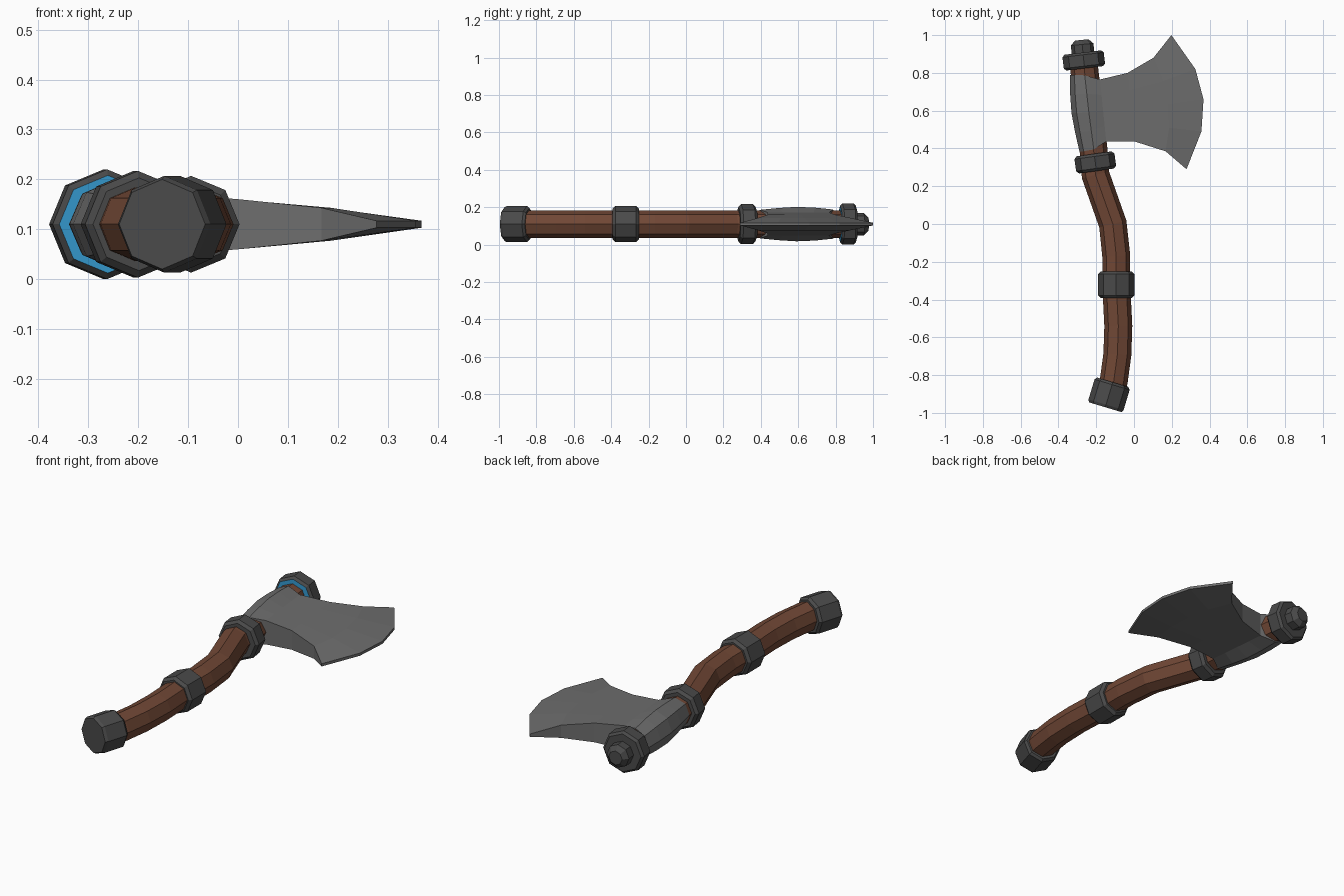
import bpy, bmesh, math
from mathutils import Vector

if "Cube" in bpy.data.objects:
    bpy.data.objects.remove(bpy.data.objects["Cube"])

ZC = 0.11  # height of the axe's mid plane


def material(name, rgb):
    m = bpy.data.materials.new(name)
    m.diffuse_color = (*rgb, 1)
    m.use_nodes = True
    m.node_tree.nodes["Principled BSDF"].inputs["Base Color"].default_value = m.diffuse_color
    return m


WOOD = material("brown wood", (0.165, 0.064, 0.036))
IRON = material("dark iron", (0.068, 0.068, 0.068))
STEEL = material("grey steel", (0.155, 0.155, 0.155))
BLUE = material("blue", (0.035, 0.32, 0.62))


def finish(bm, name, mats):
    bmesh.ops.recalc_face_normals(bm, faces=bm.faces)
    me = bpy.data.meshes.new(name)
    bm.to_mesh(me)
    bm.free()
    for m in mats:
        me.materials.append(m)
    ob = bpy.data.objects.new(name, me)
    bpy.context.collection.objects.link(ob)
    return ob


def bridge(bm, rows):
    n = len(rows[0])
    for a, b in zip(rows, rows[1:]):
        for i in range(n):
            k = (i + 1) % n
            bm.faces.new((a[i], a[k], b[k], b[i]))


def tube(name, sections, mats):
    """Octagonal loft; each section is (centre x, centre y, direction, radius)."""
    bm = bmesh.new()
    rows = []
    for x, y, d, r in sections:
        d = d.normalized()
        row = []
        for i in range(8):
            a = i * math.pi / 4
            s = r * math.cos(a)
            row.append(bm.verts.new((x + d.y * s, y - d.x * s, ZC + r * math.sin(a))))
        rows.append(row)
    bridge(bm, rows)
    bm.faces.new(rows[0])
    bm.faces.new(rows[-1])
    return finish(bm, name, mats)


def band(name, x, y, d, profile, mats=(IRON,)):
    """Octagonal turned piece; profile is (distance along axis, radius)."""
    d = Vector(d).normalized()
    return tube(name, [(x + d.x * t, y + d.y * t, d, r) for t, r in profile], mats)


def ring_profile(half, r, chamfer=0.014):
    return [(-half, r - chamfer), (-half + chamfer, r), (half - chamfer, r), (half, r - chamfer)]


# curved wooden handle
path = [Vector(p) for p in [(-0.125, -0.9), (-0.107, -0.83), (-0.088, -0.69), (-0.083, -0.54),
                            (-0.094, -0.32), (-0.094, -0.17), (-0.112, 0.0), (-0.204, 0.26),
                            (-0.213, 0.38), (-0.24, 0.617), (-0.268, 0.86)]]
secs = []
for i, p in enumerate(path):
    d = path[min(i + 1, len(path) - 1)] - path[max(i - 1, 0)]
    secs.append((p.x, p.y, d, 0.074))
tube("handle", secs, [WOOD])

# iron bands, butt cap and top knob
band("butt_cap", -0.152, -0.97, (0.3, 1),
     [(0, 0.09), (0.014, 0.097), (0.125, 0.097), (0.138, 0.086)])
band("grip_band", -0.094, -0.322, (0, 1), ring_profile(0.07, 0.097))
band("lower_band", -0.205, 0.326, (-0.14, 1), ring_profile(0.046, 0.107))
top = band("top_band", -0.266, 0.866, (-0.12, 1), ring_profile(0.042, 0.11, 0.012), (IRON, BLUE))
for f in top.data.polygons:  # blue underside
    if f.normal.y < -0.9:
        f.material_index = 1
band("top_knob", -0.266, 0.866, (-0.1, 1),
     [(0.02, 0.06), (0.085, 0.06), (0.109, 0.036)])

# axe head: five rows from top to bottom, each a loop from socket back to cutting edge
socket_x = [-0.261, -0.25, -0.239, -0.226, -0.213]
socket_r = [0.078, 0.088, 0.092, 0.086, 0.076]
edge = [(0.198, 1.0), (0.325, 0.82), (0.368, 0.66), (0.357, 0.49), (0.278, 0.29)]
bow = [0.0, 0.035, 0.045, 0.035, 0.0]


def mix(a, b, t):
    return a + (b - a) * t


bm = bmesh.new()
rows = []
for j in range(5):
    t = j / 4
    cx, r = socket_x[j], socket_r[j]
    sy = mix(0.79, 0.385, t)
    half = [  # (x, y, half thickness)
        (cx - r, sy, 0),
        (cx - 0.7 * r, sy, 0.7 * r),
        (cx, mix(0.787, 0.395, t), r),
        (mix(-0.18, -0.147, t), mix(0.765, 0.437, t), 0.062),
        (mix(-0.034, 0.003, t), mix(0.80, 0.437, t), 0.05),
        (mix(0.103, 0.167, t) + bow[j], mix(0.88, 0.385, t), 0.033),
        (*edge[j], 0.007),
    ]
    loop = [(x, y, ZC + h) for x, y, h in half]
    loop += [(x, y, ZC - h) for x, y, h in reversed(half[1:])]
    rows.append([bm.verts.new(c) for c in loop])
bridge(bm, rows)
for row in (rows[0], rows[-1]):  # end walls
    bm.faces.new((row[0], row[1], row[12]))
    for i in range(1, 6):
        bm.faces.new((row[i], row[i + 1], row[12 - i], row[13 - i]))
finish(bm, "axe_head", [STEEL])
